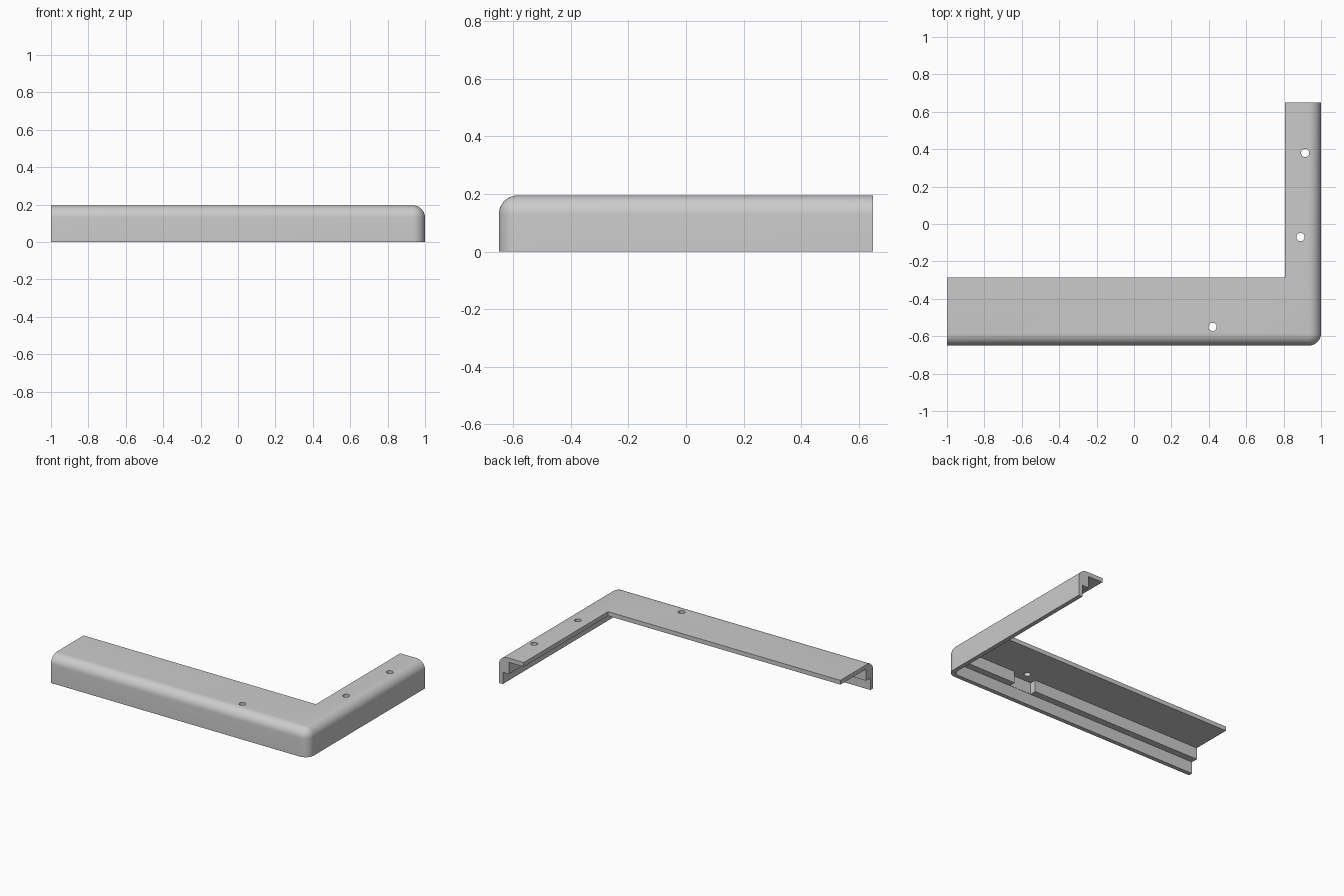
import bpy, bmesh, math
from mathutils import Matrix, Vector

if "Cube" in bpy.data.objects:
    bpy.data.objects.remove(bpy.data.objects["Cube"])

HALF_X, HALF_Y, HEIGHT = 1.0, 0.65, 0.195
INNER_X, INNER_Y = 0.807, -0.287      # inside corner of the L
RADIUS = 0.065                        # outer rounding
LIP, RIB = 0.03, 0.077                # wall thickness below and above the step
STEP_Z, PLATE_Z = 0.083, 0.165        # step height and underside of the top plate
HOLES = [(0.42, -0.55), (0.89, -0.07), (0.915, 0.38)]
NOTCH = 0.085                         # half width of the clearance round each hole

grey = bpy.data.materials.new("light grey")
grey.use_nodes = True
grey.diffuse_color = (0.6, 0.6, 0.6, 1)
grey.node_tree.nodes["Principled BSDF"].inputs["Base Color"].default_value = (0.6, 0.6, 0.6, 1)


def add_object(name, bm):
    bmesh.ops.recalc_face_normals(bm, faces=bm.faces)
    mesh = bpy.data.meshes.new(name)
    bm.to_mesh(mesh)
    bm.free()
    mesh.materials.append(grey)
    obj = bpy.data.objects.new(name, mesh)
    bpy.context.collection.objects.link(obj)
    return obj


def box(name, low, high, corner=0):
    low, high = Vector(low), Vector(high)
    bm = bmesh.new()
    bmesh.ops.create_cube(bm, size=1)
    for v in bm.verts:
        v.co = (low + high) / 2 + v.co * (high - low)
    if corner:  # round the vertical edge at the outer front corner
        edges = [e for e in bm.edges
                 if all(v.co.x > high.x - 1e-4 and v.co.y < low.y + 1e-4 for v in e.verts)]
        bmesh.ops.bevel(bm, geom=edges, offset=corner, segments=8, profile=0.5, affect='EDGES')
    return add_object(name, bm)


# L-shaped solid with rounded outer edges
bm = bmesh.new()
outline = [(-HALF_X, -HALF_Y), (HALF_X, -HALF_Y), (HALF_X, HALF_Y),
           (INNER_X, HALF_Y), (INNER_X, INNER_Y), (-HALF_X, INNER_Y)]
base = bm.faces.new([bm.verts.new((x, y, 0)) for x, y in outline])
top = bmesh.ops.extrude_face_region(bm, geom=[base])["geom"]
bmesh.ops.translate(bm, verts=[g for g in top if isinstance(g, bmesh.types.BMVert)],
                    vec=(0, 0, HEIGHT))


def is_outer(edge):
    a, b = (v.co for v in edge.verts)
    front = max(a.y, b.y) < -HALF_Y + 1e-4
    side = min(a.x, b.x) > HALF_X - 1e-4
    upper = min(a.z, b.z) > HEIGHT - 1e-4
    return (front and side) or (upper and (front or side))


bmesh.ops.bevel(bm, geom=[e for e in bm.edges if is_outer(e)], offset=RADIUS,
                segments=10, profile=0.5, affect='EDGES')
frame = add_object("corner_trim", bm)

# Hollow underside: wide space behind the lip, narrower space behind the rib
cutters = [
    box("lip_space", (-1.2, -HALF_Y + LIP, -0.1), (HALF_X - LIP, 0.8, STEP_Z), RADIUS - LIP),
    box("rib_space", (-1.2, -HALF_Y + RIB, 0.04), (HALF_X - RIB, 0.8, PLATE_Z)),
]

# Rib clearances and screw holes
for x, y in HOLES:
    if x < INNER_X:
        low, high = (x - NOTCH, -HALF_Y + LIP + 0.002), (x + NOTCH, y + 0.06)
    else:
        low, high = (x - 0.06, y - NOTCH), (HALF_X - LIP - 0.002, y + NOTCH)
    cutters.append(box("rib_notch", (*low, 0.05), (*high, PLATE_Z)))
    bm = bmesh.new()
    bmesh.ops.create_cone(bm, cap_ends=True, segments=24, radius1=0.022, radius2=0.022,
                          depth=0.3, matrix=Matrix.Translation((x, y, 0.25)))
    cutters.append(add_object("screw_hole", bm))

for cutter in cutters:
    cutter.hide_render = True
    mod = frame.modifiers.new(cutter.name, 'BOOLEAN')
    mod.operation = 'DIFFERENCE'
    mod.solver = 'EXACT'
    mod.object = cutter

# Bake the cuts and remove the cutters
bpy.context.view_layer.update()
result = bpy.data.meshes.new_from_object(
    frame.evaluated_get(bpy.context.evaluated_depsgraph_get()))
frame.modifiers.clear()
frame.data = result
result.materials.clear()
result.materials.append(grey)
for cutter in cutters:
    bpy.data.objects.remove(cutter)

bpy.ops.object.select_all(action='DESELECT')
frame.select_set(True)
bpy.context.view_layer.objects.active = frame
bpy.ops.object.shade_smooth_by_angle(angle=math.radians(30))
